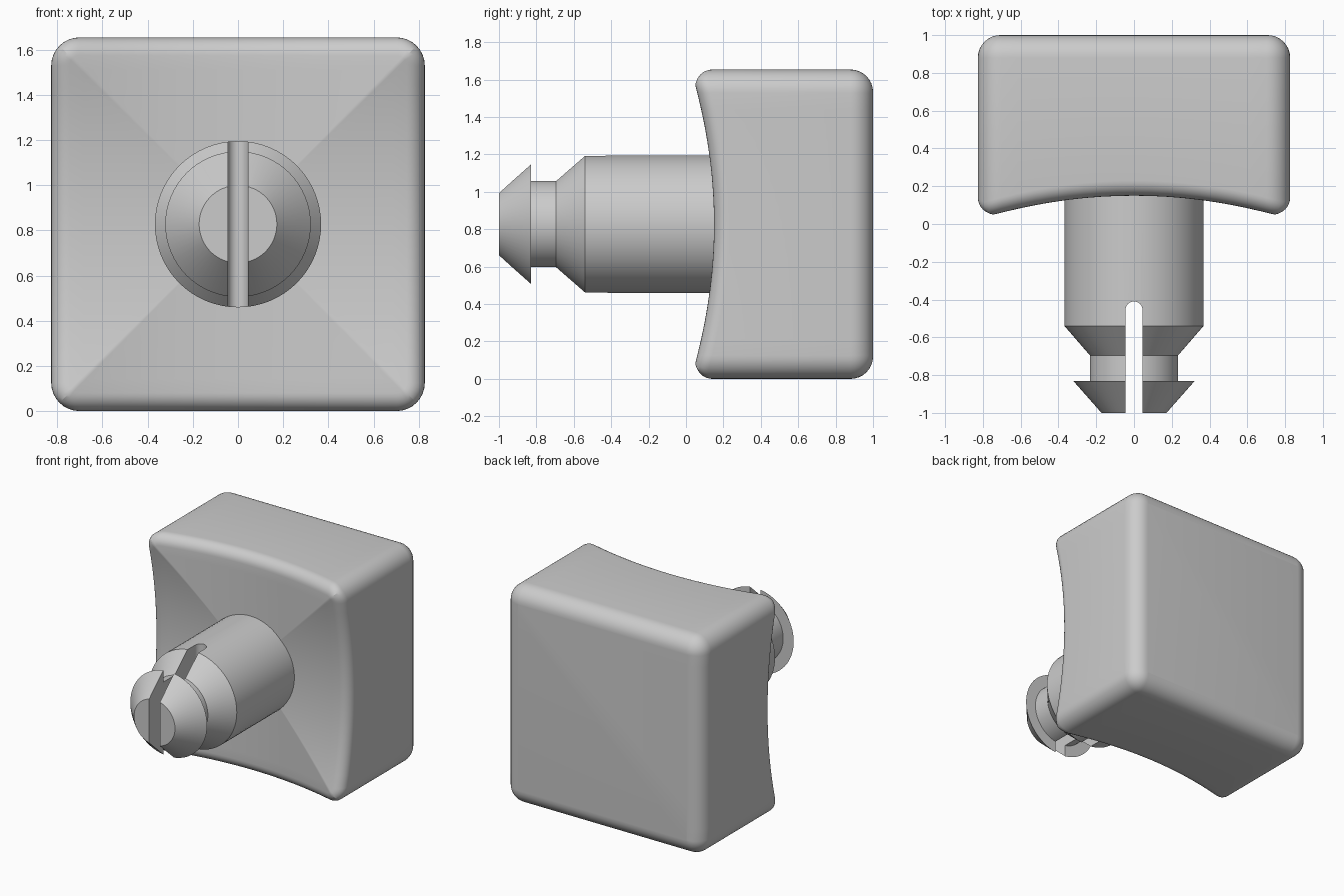
import bpy, bmesh, math
from mathutils import Matrix, Vector

if "Cube" in bpy.data.objects:
    bpy.data.objects.remove(bpy.data.objects["Cube"], do_unlink=True)

HALF, CORNER, FRONT_R, BACK_R = 0.827, 0.125, 0.08, 0.12
MID_Z = HALF

grey = bpy.data.materials.new("plain grey")
grey.use_nodes = True
colour = (0.6, 0.6, 0.6, 1)
grey.diffuse_color = colour
grey.node_tree.nodes["Principled BSDF"].inputs["Base Color"].default_value = colour


def make_object(name, bm):
    bmesh.ops.remove_doubles(bm, verts=bm.verts, dist=0.0005)
    bmesh.ops.recalc_face_normals(bm, faces=bm.faces)
    mesh = bpy.data.meshes.new(name)
    bm.to_mesh(mesh)
    bm.free()
    mesh.materials.append(grey)
    obj = bpy.data.objects.new(name, mesh)
    bpy.context.collection.objects.link(obj)
    return obj


def select_only(obj):
    bpy.ops.object.select_all(action="DESELECT")
    obj.select_set(True)
    bpy.context.view_layer.objects.active = obj


def smooth(obj, degrees):
    select_only(obj)
    bpy.ops.object.shade_smooth_by_angle(angle=math.radians(degrees))


def skin(bm, rings):
    """Join successive closed rings with quads."""
    for a, b in zip(rings, rings[1:]):
        for i in range(len(a)):
            j = (i + 1) % len(a)
            bm.faces.new((a[i], a[j], b[j], b[i]))


def outline(inset, arc_steps=8, side_steps=16):
    """Rounded square, as (x, z) pairs about the centre."""
    straight = HALF - CORNER
    radius = CORNER - inset
    points = []
    for quarter in range(4):
        turn = Matrix.Rotation(quarter * math.pi / 2, 2)
        for i in range(side_steps):
            t = -straight + 2 * straight * i / side_steps
            points.append(turn @ Vector((straight + radius, t)))
        for i in range(arc_steps):
            a = math.pi / 2 * i / arc_steps
            points.append(turn @ Vector((straight + radius * math.cos(a),
                                         straight + radius * math.sin(a))))
    return points


def hollow(p):
    """Front surface: two crossing cylindrical hollows that meet on diagonals."""
    return 0.15 - min(abs(p.x), abs(p.y)) ** 2 / 5.5


# Head: back fillet, straight sides, front fillet, hollowed front
bm = bmesh.new()
rings = []
STEPS = 8
for i in range(STEPS + 1):
    a = math.pi / 2 * i / STEPS
    y = 1 - BACK_R * (1 - math.cos(a))
    rings.append([bm.verts.new((p.x, y, p.y + MID_Z))
                  for p in outline(BACK_R * (1 - math.sin(a)))])
bm.faces.new(rings[0])
for i in range(STEPS + 1):
    a = math.pi / 2 * i / STEPS
    lift = FRONT_R * (1 - math.sin(a))
    rings.append([bm.verts.new((p.x, hollow(p) + lift, p.y + MID_Z))
                  for p in outline(FRONT_R * (1 - math.cos(a)))])
for i in range(1, 12):
    rings.append([bm.verts.new((p.x, hollow(p), p.y + MID_Z))
                  for p in (q * (1 - i / 12) for q in outline(FRONT_R))])
skin(bm, rings)
bm.faces.new(rings[-1])
head = make_object("head", bm)
smooth(head, 25)

# Peg: turned profile of (radius, y) along the y axis
profile = [(0.172, -1), (0.322, -0.83), (0.234, -0.83), (0.234, -0.695),
           (0.368, -0.54), (0.368, 0.25)]
bm = bmesh.new()
rings = []
SIDES = 64
for r, y in profile:
    rings.append([bm.verts.new((r * math.cos(k * math.tau / SIDES), y,
                                MID_Z + r * math.sin(k * math.tau / SIDES)))
                  for k in range(SIDES)])
skin(bm, rings)
bm.faces.new(rings[0])
bm.faces.new(rings[-1])
peg = make_object("peg", bm)

# Slot through the peg tip, with a round inner end
SLOT = 0.045
bm = bmesh.new()
section = [(-SLOT, -1.2), (SLOT, -1.2)]
section += [(SLOT * math.cos(math.pi * k / 12), -0.455 + SLOT * math.sin(math.pi * k / 12))
            for k in range(13)]
rings = [[bm.verts.new((x, y, z)) for x, y in section] for z in (MID_Z - 0.6, MID_Z + 0.6)]
skin(bm, rings)
for ring in rings:
    bm.faces.new(ring)
cutter = make_object("slot_cutter", bm)
cutter.hide_render = True

cut = peg.modifiers.new("slot", "BOOLEAN")
cut.operation = "DIFFERENCE"
cut.solver = "EXACT"
cut.object = cutter
select_only(peg)
bpy.ops.object.modifier_apply(modifier=cut.name)
bpy.data.objects.remove(cutter, do_unlink=True)
smooth(peg, 25)
